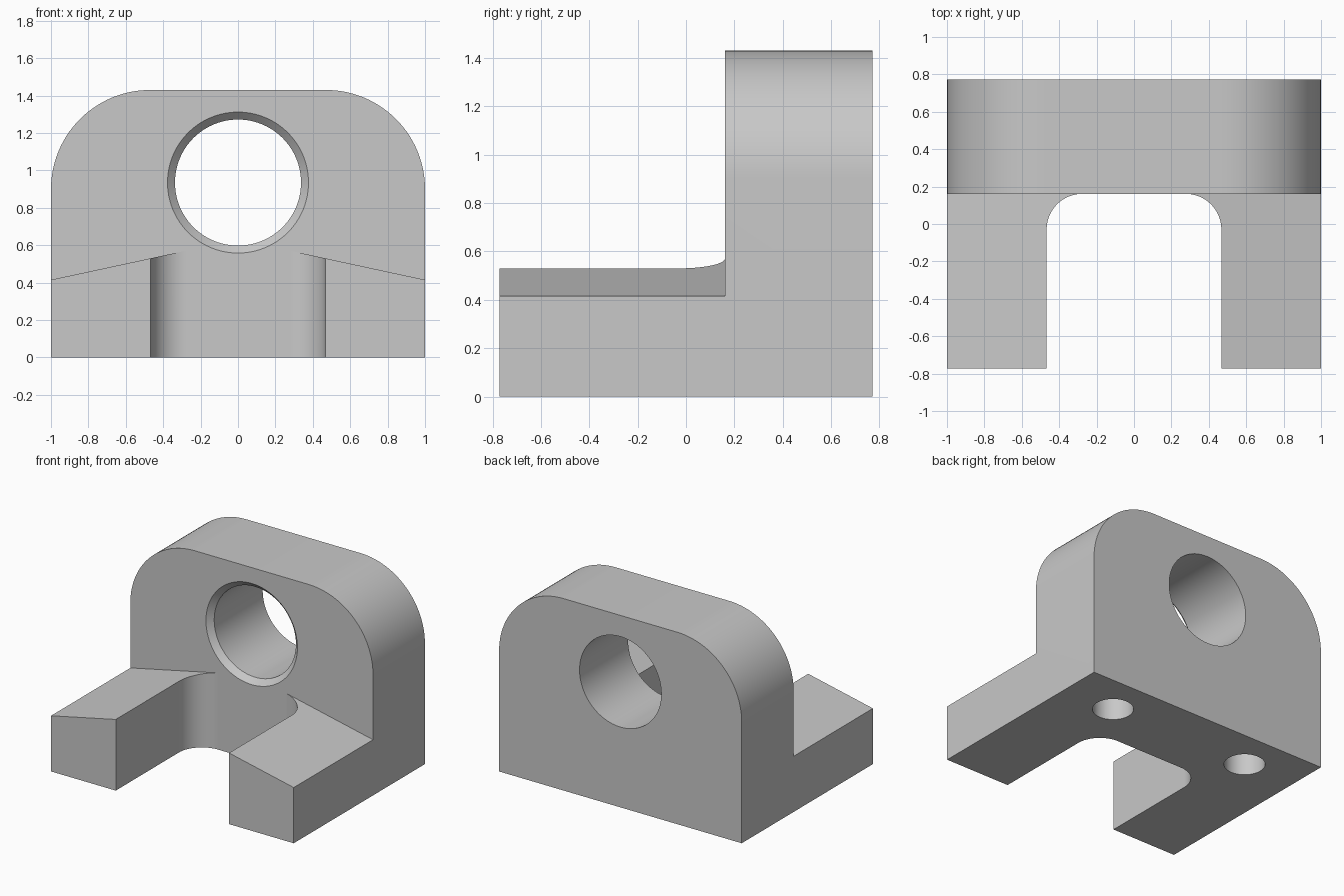
import bpy
import bmesh
from math import cos, sin, pi, radians
from mathutils import Vector

cube = bpy.data.objects.get("Cube")
if cube:
    bpy.data.objects.remove(cube, do_unlink=True)

# Main dimensions
DEPTH = 0.772        # half depth
HEIGHT = 1.43
WALL_FRONT = 0.161   # front plane of the upright wall
HOLE_Z = 0.935
HOLE_R = 0.337
CHAMFER = 0.04
SLOT_X = 0.467

grey = bpy.data.materials.new("plain grey")
grey.use_nodes = True
colour = (0.58, 0.58, 0.58, 1)
grey.diffuse_color = colour
grey.node_tree.nodes["Principled BSDF"].inputs["Base Color"].default_value = colour


def arc(cx, cy, r, start, end, steps=28):
    angles = [radians(start + (end - start) * i / steps) for i in range(steps + 1)]
    return [(cx + r * cos(a), cy + r * sin(a)) for a in angles]


def loft(name, rings):
    """Closed solid through matching rings of 3D points."""
    bm = bmesh.new()
    loops = [[bm.verts.new(p) for p in ring] for ring in rings]
    for a, b in zip(loops, loops[1:]):
        for i in range(len(a)):
            j = (i + 1) % len(a)
            bm.faces.new((a[i], a[j], b[j], b[i]))
    bm.faces.new(loops[0])
    bm.faces.new(loops[-1])
    bmesh.ops.recalc_face_normals(bm, faces=bm.faces)
    mesh = bpy.data.meshes.new(name)
    bm.to_mesh(mesh)
    bm.free()
    mesh.materials.append(grey)
    obj = bpy.data.objects.new(name, mesh)
    bpy.context.collection.objects.link(obj)
    return obj


def along_y(name, profile, y0, y1):
    return loft(name, [[(x, y, z) for x, z in profile] for y in (y0, y1)])


def along_z(name, profile, z0, z1):
    return loft(name, [[(x, y, z) for x, y in profile] for z in (z0, z1)])


def cut(target, cutter):
    cutter.hide_render = True
    mod = target.modifiers.new(cutter.name, 'BOOLEAN')
    mod.operation = 'DIFFERENCE'
    mod.solver = 'EXACT'
    mod.object = cutter
    bpy.ops.object.modifier_apply(modifier=mod.name)
    bpy.data.objects.remove(cutter, do_unlink=True)


# Bracket body: rounded-top profile through the full depth
R = 0.53
outline = [(-1, 0), (1, 0)]
outline += arc(1 - R, HEIGHT - R, R, 0, 90)
outline += arc(R - 1, HEIGHT - R, R, 90, 180)
body = along_y("bracket_body", outline, -DEPTH, DEPTH)
bpy.context.view_layer.objects.active = body
body.select_set(True)

# Space above the sloping arms, in front of the upright wall
slope = (0.53 - 0.415) / (1 - SLOT_X)
roof = [(x, 0.415 + slope * (1 - abs(x))) for x in (-1.2, 0, 1.2)]
roof += [(1.2, 2), (-1.2, 2)]
cut(body, along_y("arm_top_cutter", roof, -1, WALL_FRONT))

# Slot between the arms with rounded inner corners
r = 0.19
slot = [(-SLOT_X, -1), (SLOT_X, -1)]
slot += arc(SLOT_X - r, WALL_FRONT - r, r, 0, 90)
slot += arc(r - SLOT_X, WALL_FRONT - r, r, 90, 180)
cut(body, along_z("slot_cutter", slot, -0.2, 0.8))

# Shaft hole with a chamfered front rim
rings = []
for y, radius in ((WALL_FRONT - CHAMFER, HOLE_R + 2 * CHAMFER),
                  (WALL_FRONT + CHAMFER, HOLE_R), (1, HOLE_R)):
    circle = arc(0, HOLE_Z, radius, 0, 360, 96)[:-1]
    rings.append([(x, y, z) for x, z in circle])
cut(body, loft("shaft_hole_cutter", rings))

# Blind bolt holes in the underside
for side in (-1, 1):
    circle = arc(side * 0.58, 0.47, 0.139, 0, 360, 64)[:-1]
    cut(body, along_z("bolt_hole_cutter", circle, -0.2, 0.42))

# Smooth curved walls, sharp edges kept
bpy.ops.object.select_all(action='DESELECT')
body.select_set(True)
bpy.context.view_layer.objects.active = body
bpy.ops.object.shade_smooth_by_angle(angle=radians(20))
